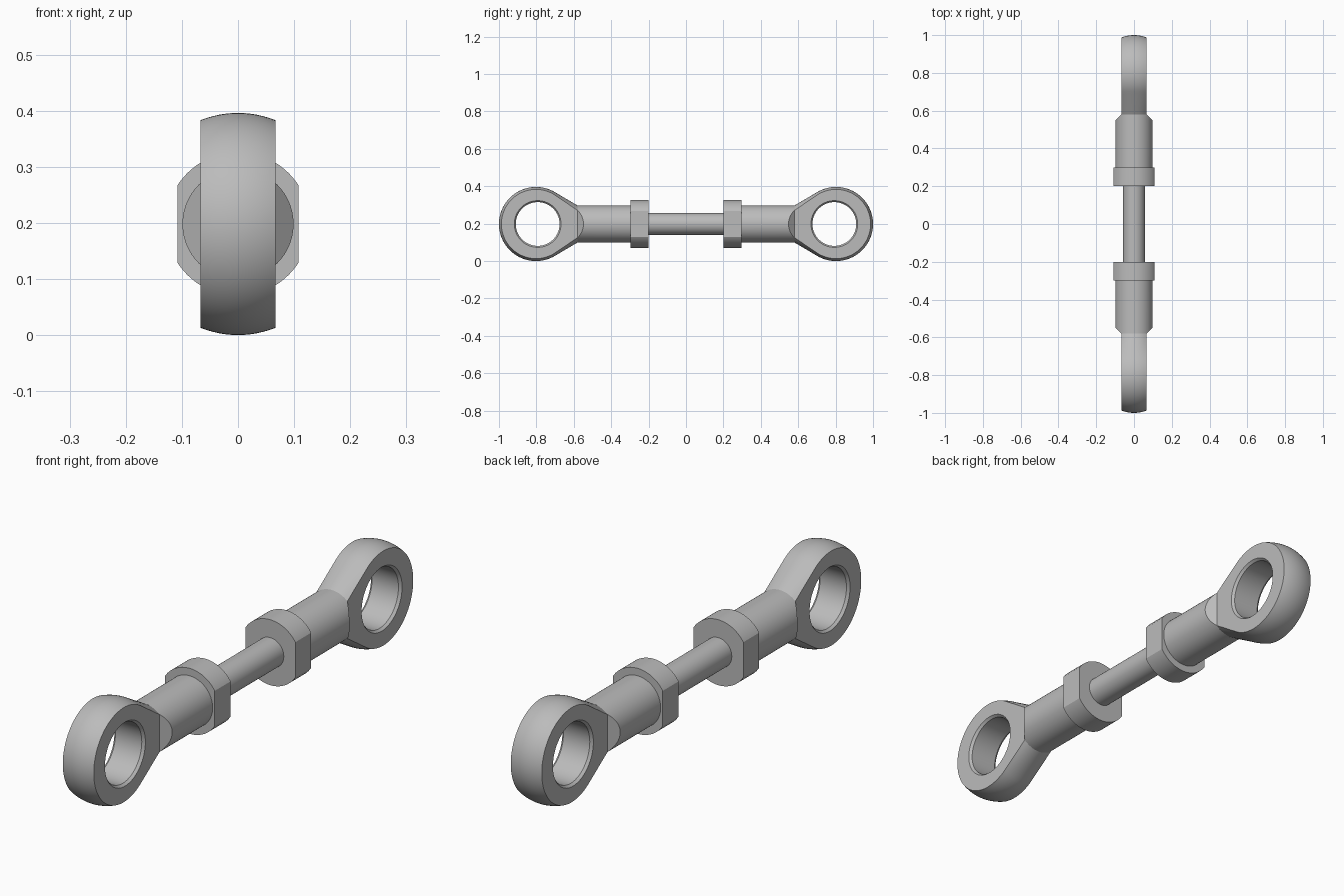
import bpy, bmesh
from math import pi, sin, cos, sqrt, acos, atan2, radians
from mathutils import Matrix, Vector

cube = bpy.data.objects.get("Cube")
if cube:
    bpy.data.objects.remove(cube, do_unlink=True)

AXIS_Z = 0.198      # height of the shaft axis
HALF_W = 0.067      # half thickness of the eye
BODY_R = 0.099
NECK_Y = 0.58       # where the shank meets the eye
EYE_Y, EYE_R = 0.802, 0.198
BORE_Y = 0.793

steel = bpy.data.materials.new("grey_steel")
steel.use_nodes = True
GREY = (0.5, 0.5, 0.5, 1)
steel.diffuse_color = GREY
steel.node_tree.nodes["Principled BSDF"].inputs["Base Color"].default_value = GREY


def finish(bm, name, turn=0):
    """Turn the part about z, lift it to the shaft axis and shade it."""
    bmesh.ops.transform(bm, verts=bm.verts,
                        matrix=Matrix.Translation((0, 0, AXIS_Z)) @ Matrix.Rotation(turn, 4, "Z"))
    bmesh.ops.recalc_face_normals(bm, faces=bm.faces)
    mesh = bpy.data.meshes.new(name)
    bm.to_mesh(mesh)
    bm.free()
    mesh.materials.append(steel)
    obj = bpy.data.objects.new(name, mesh)
    bpy.context.collection.objects.link(obj)
    bpy.ops.object.select_all(action="DESELECT")
    obj.select_set(True)
    bpy.context.view_layer.objects.active = obj
    bpy.ops.object.shade_smooth_by_angle(angle=radians(25))


def cylinder(radius, y0, y1, cuts=()):
    """Cylinder along y, trimmed by planes given as (point, normal)."""
    bm = bmesh.new()
    place = Matrix.Translation((0, (y0 + y1) / 2, 0)) @ Matrix.Rotation(pi / 2, 4, "X")
    bmesh.ops.create_cone(bm, cap_ends=True, segments=96, radius1=radius,
                          radius2=radius, depth=y1 - y0, matrix=place)
    for point, normal in cuts:
        cut = bmesh.ops.bisect_plane(bm, geom=bm.verts[:] + bm.edges[:] + bm.faces[:],
                                     plane_co=point, plane_no=normal, clear_outer=True)
        rim = [e for e in cut["geom_cut"] if isinstance(e, bmesh.types.BMEdge)]
        bmesh.ops.holes_fill(bm, edges=rim)
    return bm


def teardrop(x):
    """Eye outline at depth x: an arc closed by tangents down to the shank."""
    r = EYE_R - 0.013 * (x / HALF_W) ** 2
    h = sqrt(BODY_R ** 2 - x ** 2)
    d = EYE_Y - NECK_Y
    tangent = atan2(h, -d) - acos(r / sqrt(d * d + h * h))
    arc = [tangent * (1 - 2 * i / 72) for i in range(73)]
    pts = [Vector((x, EYE_Y + r * cos(a), r * sin(a))) for a in arc]
    top, low = Vector((x, NECK_Y, h)), Vector((x, NECK_Y, -h))

    def between(a, b, n):
        return [a.lerp(b, i / n) for i in range(1, n)]
    return (pts + between(pts[-1], low, 8) + [low] + between(low, top, 8)
            + [top] + between(top, pts[0], 8))


def eye():
    """Domed teardrop with a chamfered bore, as a closed band of loops."""
    loops = [teardrop(HALF_W * (i / 6 - 1)) for i in range(13)]
    angles = [atan2(p.z, p.y - BORE_Y) for p in loops[-1]]
    for x, r in ((HALF_W, 0.125), (0.057, 0.117), (-0.057, 0.117), (-HALF_W, 0.125)):
        loops.append([Vector((x, BORE_Y + r * cos(a), r * sin(a))) for a in angles])
    bm = bmesh.new()
    rings = [[bm.verts.new(p) for p in loop] for loop in loops]
    for k, ring in enumerate(rings):
        nxt = rings[(k + 1) % len(rings)]
        for i in range(len(ring)):
            j = (i + 1) % len(ring)
            bm.faces.new((ring[i], ring[j], nxt[j], nxt[i]))
    return bm


# Shank end chamfers and wrench flats on the nut
slant = [((s * HALF_W, NECK_Y, 0), (s * 0.032, 0.032, 0)) for s in (-1, 1)]
flats = [((s * 0.108, 0, 0), (s, 0, 0)) for s in (-1, 1)]

finish(cylinder(0.058, -0.21, 0.21), "centre_rod")
for side, turn in (("back", 0), ("front", pi)):
    finish(cylinder(0.128, 0.2, 0.298, flats), side + "_nut", turn)
    finish(cylinder(BODY_R, 0.28, NECK_Y, slant), side + "_shank", turn)
    finish(eye(), side + "_eye", turn)
